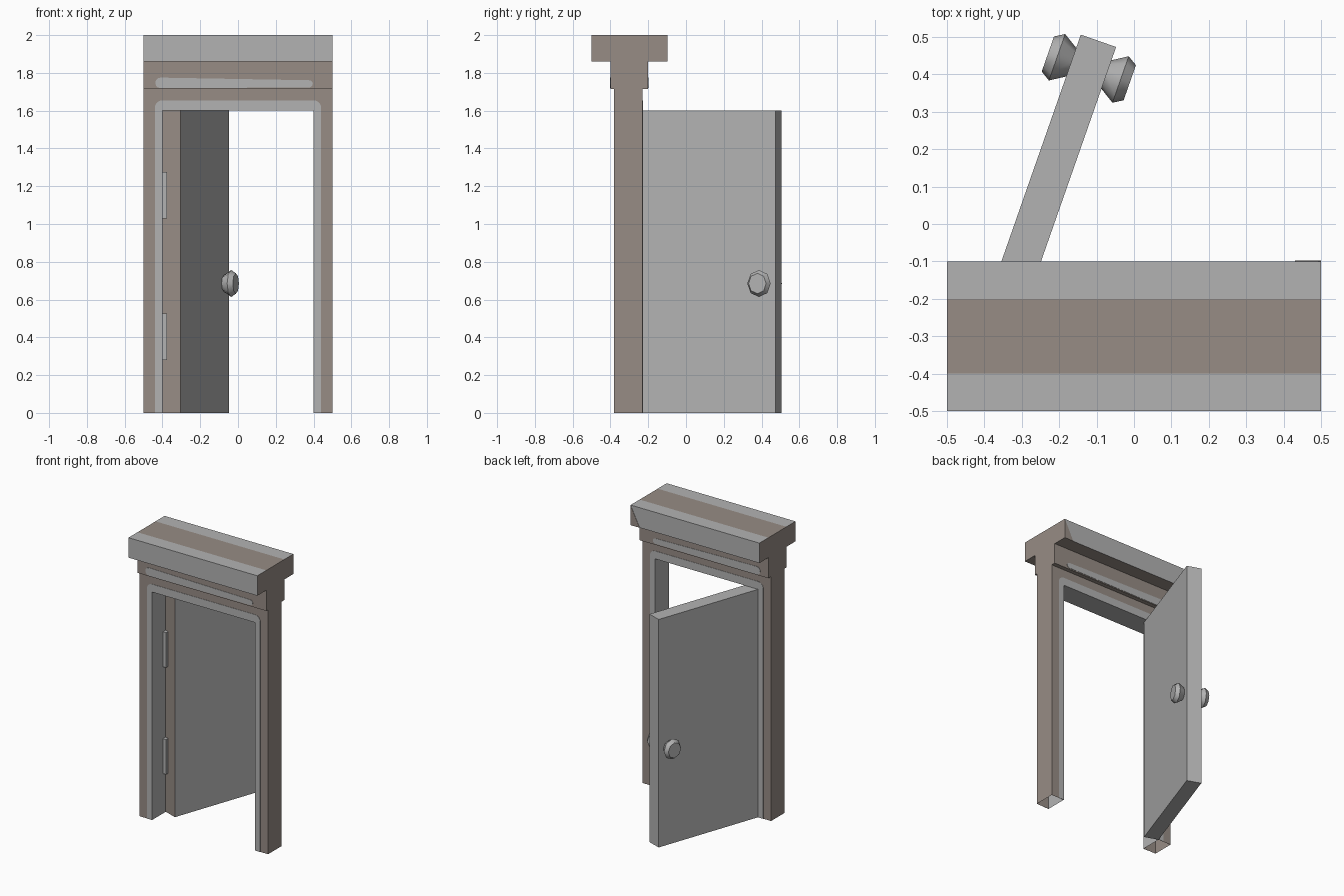
import bpy, bmesh, math
from mathutils import Matrix, Vector

if "Cube" in bpy.data.objects:
    bpy.data.objects.remove(bpy.data.objects["Cube"], do_unlink=True)


def material(name, color):
    mat = bpy.data.materials.new(name)
    mat.use_nodes = True
    mat.diffuse_color = color
    mat.node_tree.nodes["Principled BSDF"].inputs["Base Color"].default_value = color
    return mat


GREY = material("light_grey", (0.45, 0.45, 0.45, 1))
BROWN = material("warm_brown", (0.31, 0.265, 0.235, 1))


def finish(name, bm, mats, rule=None, matrix=None):
    """Turn a bmesh into an object; rule picks the material of each face."""
    bmesh.ops.recalc_face_normals(bm, faces=bm.faces)
    for face in bm.faces:
        face.normal_update()
        if rule:
            face.material_index = int(rule(face.calc_center_median(), face.normal))
    if matrix:
        bm.transform(matrix)
    mesh = bpy.data.meshes.new(name)
    bm.to_mesh(mesh)
    bm.free()
    for mat in mats:
        mesh.materials.append(mat)
    obj = bpy.data.objects.new(name, mesh)
    bpy.context.collection.objects.link(obj)
    return obj


def prism(points, offset):
    """Extrude a flat outline of 3D points along offset."""
    bm = bmesh.new()
    face = bm.faces.new([bm.verts.new(p) for p in points])
    new = bmesh.ops.extrude_face_region(bm, geom=[face], use_keep_orig=True)["geom"]
    verts = [v for v in new if isinstance(v, bmesh.types.BMVert)]
    bmesh.ops.translate(bm, verts=verts, vec=offset)
    return bm


def front_prism(outline, y, depth):
    return prism([(x, y, z) for x, z in outline], (0, depth, 0))


def box(low, high):
    (x0, y0, z0), (x1, y1, z1) = low, high
    return front_prism([(x0, z0), (x1, z0), (x1, z1), (x0, z1)], y0, y1 - y0)


def arc(cx, cz, r, start, end, steps=6):
    angles = [math.radians(start + (end - start) * i / steps) for i in range(steps + 1)]
    return [(cx + r * math.cos(a), cz + r * math.sin(a)) for a in angles]


# Door frame: arch with grey reveal and open feet
FRONT, BACK, IN, TOP = -0.38, -0.23, 0.4, 1.6
opening = [(IN, 0), (IN, TOP), (-IN, TOP), (-IN, 0)]
arch = front_prism([(-0.5, 0), (-0.5, 1.715), (0.5, 1.715), (0.5, 0)] + opening,
                   FRONT, BACK - FRONT)
feet = [f for f in arch.faces if f.calc_center_median().z < 0.001]
bmesh.ops.delete(arch, geom=feet, context="FACES_ONLY")
finish("door_frame", arch, [BROWN, GREY],
       lambda c, n: abs(n.y) < 0.5 and abs(c.x) < 0.41 and c.z < 1.61)

# Header: T section with a wide cap
half = [(0.1, 1.715), (0.1, 1.86), (0.2, 1.86), (0.2, 2), (0.1, 2)]
section = [(0.5, -0.3 + y, z) for y, z in half]
section += [(0.5, -0.3 - y, z) for y, z in reversed(half)]
finish("header", prism(section, (-1, 0, 0)), [BROWN, GREY],
       lambda c, n: abs(n.x) < 0.5 and n.z > -0.5 and abs(c.y + 0.3) > 0.14)
finish("cap_corner_patch", front_prism([(0.5, 2), (0.5, 1.86), (0.43, 1.86)], -0.1, 0.002),
       [BROWN])

# Painted trim around the opening and rounded stripe on the header, both sides
trim = [(-0.44, 0)] + arc(-0.4, 1.615, 0.04, 180, 90) + arc(0.4, 1.615, 0.04, 90, 0)
trim += [(0.44, 0)] + opening
stripe = arc(-0.41, 1.747, 0.028, 270, 90) + arc(0.377, 1.742, 0.019, 90, -90)
for side, sign, trim_y, stripe_y in (("front", -1, FRONT, -0.4), ("back", 1, BACK, -0.2)):
    finish(side + "_trim", front_prism(trim, trim_y, sign * 0.002), [GREY])
    finish(side + "_stripe", front_prism(stripe, stripe_y, sign * 0.002), [GREY])

# Open door: local x runs from hinge edge to free edge, local -y faces the room in front
WIDTH, THICK = 0.78, 0.1
swing = Matrix.Translation((-IN, BACK, 0)) @ Matrix.Rotation(math.radians(70.7), 4, "Z")
finish("door", box((0, -THICK, 0), (WIDTH, 0, TOP)), [GREY, BROWN],
       lambda c, n: n.x < -0.5, swing)

# Hinges
for name, z in (("lower_hinge", 0.28), ("upper_hinge", 1.03)):
    finish(name, box((-0.405, -0.262, z), (-0.375, -0.228, z + 0.245)), [GREY])

# Faceted knobs: eight-sided lathe on each face of the door
profile = [(0.044, 0), (0.0715, 0.04), (0.054, 0.066)]
for name, sign, face_y in (("front_knob", -1, -THICK), ("back_knob", 1, 0)):
    bm = bmesh.new()
    rings = []
    for r, out in profile:
        ring = arc(0.702, 0.685, r, 0, 315, 7)
        rings.append([bm.verts.new((0.702 + (x - 0.702) * 0.92, face_y + sign * out, z))
                      for x, z in ring])
    for a, b in zip(rings, rings[1:]):
        for i in range(8):
            j = (i + 1) % 8
            bm.faces.new((a[i], a[j], b[j], b[i]))
    bm.faces.new(rings[0])
    bm.faces.new(rings[-1])
    knob = finish(name, bm, [GREY], None, swing)
    bpy.ops.object.select_all(action="DESELECT")
    knob.select_set(True)
    bpy.context.view_layer.objects.active = knob
    bpy.ops.object.shade_smooth_by_angle(angle=math.radians(46))
